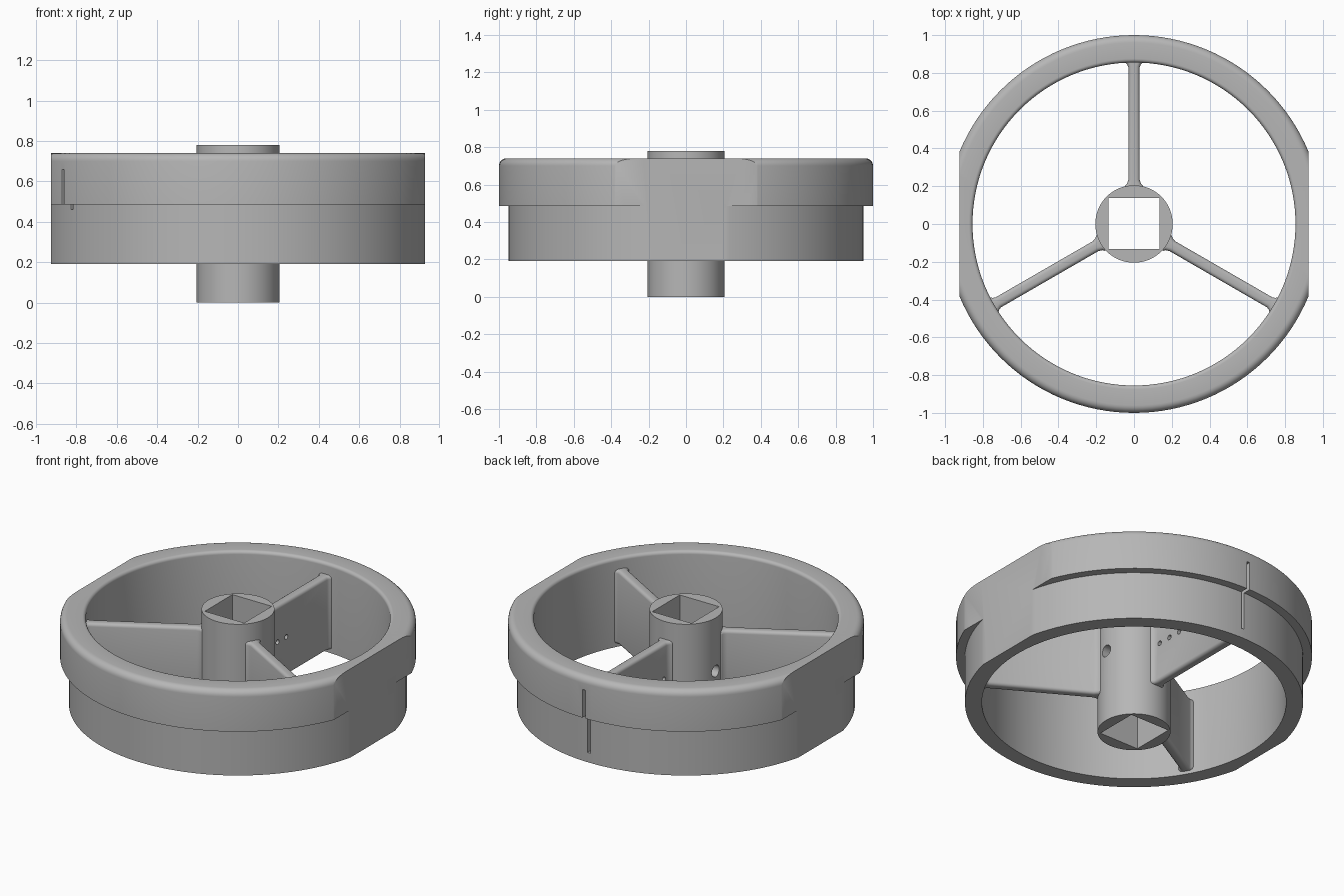
import bpy, bmesh, math
from mathutils import Matrix, Vector

cube = bpy.data.objects.get("Cube")
if cube:
    bpy.data.objects.remove(cube, do_unlink=True)

grey = bpy.data.materials.new("plain grey")
grey.use_nodes = True
grey.diffuse_color = (0.47, 0.47, 0.47, 1)
grey.node_tree.nodes["Principled BSDF"].inputs["Base Color"].default_value = grey.diffuse_color


def make(name, bm):
    bmesh.ops.recalc_face_normals(bm, faces=bm.faces)
    mesh = bpy.data.meshes.new(name)
    bm.to_mesh(mesh)
    bm.free()
    mesh.materials.append(grey)
    ob = bpy.data.objects.new(name, mesh)
    bpy.context.collection.objects.link(ob)
    return ob


def select(ob):
    bpy.ops.object.select_all(action='DESELECT')
    ob.select_set(True)
    bpy.context.view_layer.objects.active = ob


def box(size, centre, angle=0):
    bm = bmesh.new()
    turn = Matrix.Rotation(math.radians(angle), 4, 'Z')
    bmesh.ops.create_cube(bm, size=1, matrix=turn @ Matrix.Translation(centre) @ Matrix.Diagonal((*size, 1)))
    return make("cutter", bm)


def rod(radius, length, centre, along_x=False, segments=32):
    bm = bmesh.new()
    m = Matrix.Translation(centre)
    if along_x:
        m = m @ Matrix.Rotation(math.pi / 2, 4, 'Y')
    bmesh.ops.create_cone(bm, cap_ends=True, segments=segments, radius1=radius,
                          radius2=radius, depth=length, matrix=m)
    return make("cutter", bm)


def cut(ob, cutters):
    for c in cutters:
        c.hide_render = True
        mod = ob.modifiers.new("cut", 'BOOLEAN')
        mod.operation, mod.solver, mod.object = 'DIFFERENCE', 'EXACT', c
        select(ob)
        bpy.ops.object.modifier_apply(modifier=mod.name)
        bpy.data.objects.remove(c, do_unlink=True)


def smooth(ob):
    select(ob)
    bpy.ops.object.shade_smooth_by_angle(angle=math.radians(30))


def arc(r, z, radius, start, end, steps=6):
    angles = [math.radians(start + (end - start) * i / steps) for i in range(steps + 1)]
    return [(r + radius * math.cos(a), z + radius * math.sin(a)) for a in angles]


# Stepped rim with rounded top edges
bottom, step, top = 0.19, 0.485, 0.74
inner, lower, outer = 0.855, 0.95, 1.0
profile = [(inner, bottom), (lower, bottom), (lower, step), (outer, step)]
profile += arc(outer - 0.04, top - 0.04, 0.04, 0, 90)
profile += arc(inner + 0.02, top - 0.02, 0.02, 90, 180)
bm = bmesh.new()
verts = [bm.verts.new((0, r, z)) for r, z in profile]
edges = [bm.edges.new((v, verts[i - 1])) for i, v in enumerate(verts)]
bmesh.ops.spin(bm, geom=verts + edges, axis=(0, 0, 1), cent=(0, 0, 0),
               angle=math.tau, steps=128, use_duplicate=False)
bmesh.ops.remove_doubles(bm, verts=bm.verts, dist=0.0001)
rim = make("rim", bm)

# Side flats and the marker slots in line with two spokes
flats = [box((0.4, 3, 2), (s * 1.125, 0, 0.5)) for s in (-1, 1)]
slots = [box((0.2, 0.02, 0.41), (0.99, 0, 0.455), 90),
         box((0.2, 0.02, 0.2), (0.99, 0, 0.56), 210)]
cut(rim, flats + slots)
smooth(rim)

# Hub with square bore and a cross hole
hub = rod(0.205, 0.78, (0, 0, 0.39), segments=64)
hub.name = hub.data.name = "hub"
cut(hub, [box((0.27, 0.27, 2), (0, 0.003, 0.4)),
          rod(0.036, 1, (0, 0, 0.45), along_x=True)])
smooth(hub)


# Web spokes with flared ends and rounded edges
def spoke(name, angle, holes=()):
    side = [(0.185, 0.05), (0.205, 0.046), (0.215, 0.036), (0.235, 0.03),
            (0.83, 0.03), (0.845, 0.036), (0.855, 0.046), (0.87, 0.05)]
    outline = side + [(r, -w) for r, w in reversed(side)]
    bm = bmesh.new()
    face = bm.faces.new([bm.verts.new((r, w, 0.21)) for r, w in outline])
    grown = bmesh.ops.extrude_face_region(bm, geom=[face])["geom"]
    bmesh.ops.translate(bm, vec=Vector((0, 0, 0.46)),
                        verts=[g for g in grown if isinstance(g, bmesh.types.BMVert)])
    long_edges = [e for e in bm.edges
                  if abs(e.verts[0].co.z - e.verts[1].co.z) < 0.001
                  and e.verts[0].co.y * e.verts[1].co.y > 0]
    bmesh.ops.bevel(bm, geom=long_edges, offset=0.02, segments=4, profile=0.5, affect='EDGES')
    bmesh.ops.rotate(bm, verts=bm.verts, cent=(0, 0, 0),
                     matrix=Matrix.Rotation(math.radians(angle), 3, 'Z'))
    ob = make(name, bm)
    cut(ob, [rod(0.015, 0.3, (0, r, 0.45), along_x=True, segments=20) for r in holes])
    smooth(ob)


spoke("back_spoke", 90, (0.26, 0.345, 0.43))
spoke("front_right_spoke", 210)
spoke("front_left_spoke", 330)
